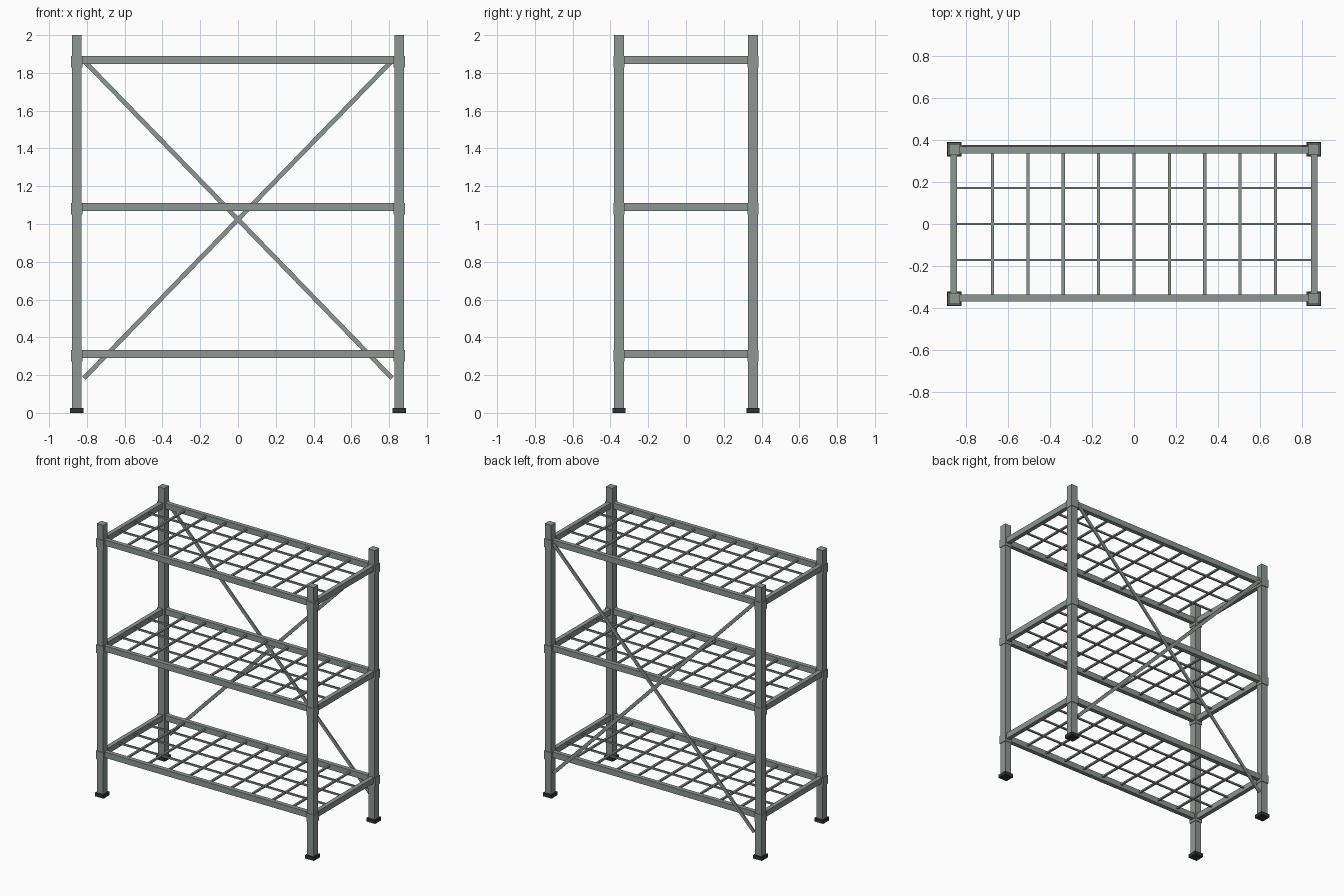
import bpy, math

if "Cube" in bpy.data.objects:
    bpy.data.objects.remove(bpy.data.objects["Cube"])


def material(name, rgb):
    m = bpy.data.materials.new(name)
    m.diffuse_color = (*rgb, 1)
    m.use_nodes = True
    m.node_tree.nodes["Principled BSDF"].inputs["Base Color"].default_value = m.diffuse_color
    return m


STEEL = material("grey green steel", (0.27, 0.31, 0.288))
RUBBER = material("dark rubber", (0.03, 0.032, 0.032))


def box(name, loc, size, mat=STEEL, rot_y=0.0):
    bpy.ops.mesh.primitive_cube_add(size=1, location=loc, rotation=(0, rot_y, 0))
    ob = bpy.context.object
    ob.name = name
    ob.scale = size
    bpy.ops.object.transform_apply(location=False, rotation=False, scale=True)
    ob.data.materials.append(mat)
    return ob


PX, PY = 0.854, 0.355             # post centres
SHELVES = (0.312, 1.091, 1.869)   # rail centre heights

# Posts, feet and corner collars
for sx in (-1, 1):
    for sy in (-1, 1):
        x, y = sx * PX, sy * PY
        box("post", (x, y, 1.005), (0.052, 0.052, 1.99))
        box("foot", (x, y, 0.013), (0.07, 0.07, 0.026), RUBBER)
        for z in SHELVES:
            box("collar", (x, y, z - 0.01), (0.06, 0.06, 0.062))

# Shelves: rails with a wire grid
for z in SHELVES:
    for s in (-1, 1):
        box("long_rail", (0, s * 0.352, z), (2 * PX - 0.04, 0.032, 0.042))
        box("side_rail", (s * 0.857, 0, z), (0.032, 2 * PY - 0.04, 0.042))
    for i in range(-4, 5):
        box("cross_wire", (i * 0.168, 0, z + 0.004), (0.015, 0.68, 0.012))
    for i in range(-1, 2):
        box("long_wire", (0, i * 0.171, z + 0.006), (1.69, 0.011, 0.012))

# Diagonal back braces
dx, dz = 1.63, 1.68
for s in (-1, 1):
    box("back_brace", (0, 0.371, 1.024), (math.hypot(dx, dz), 0.01, 0.024),
        rot_y=s * math.atan2(dz, dx))
